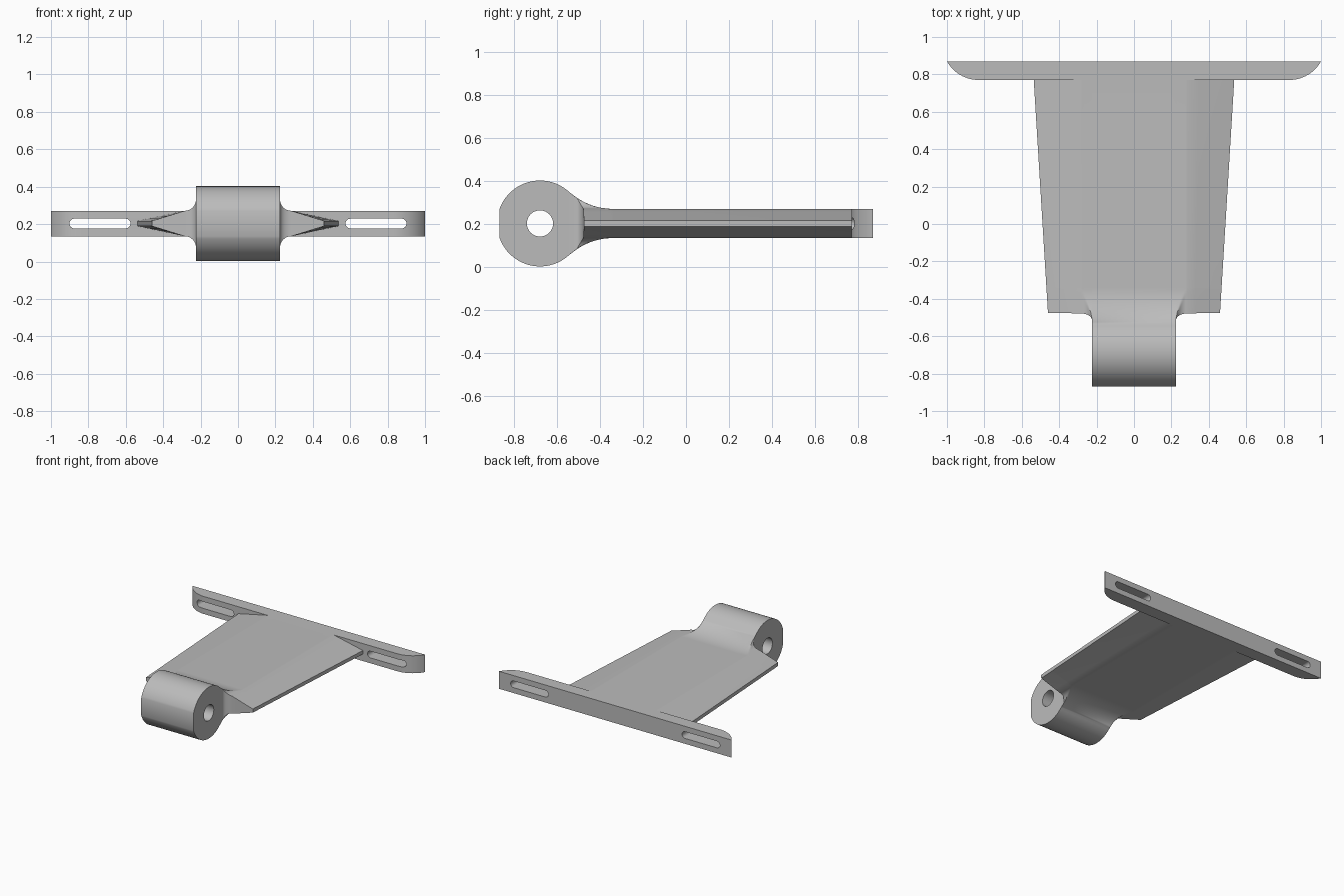
import bpy, bmesh, math
from mathutils import Vector

cube = bpy.data.objects.get("Cube")
if cube:
    bpy.data.objects.remove(cube, do_unlink=True)

MID = 0.203         # height of the centre plane
HALF = 0.068        # half thickness of bar and plate
BACK = 0.77         # where the plate meets the bar
PIN_Y, PIN_R = -0.68, 0.2
BARREL_X = 0.225

grey = bpy.data.materials.new("plain_grey")
grey.use_nodes = True
grey.diffuse_color = (0.5, 0.5, 0.5, 1)
grey.node_tree.nodes["Principled BSDF"].inputs["Base Color"].default_value = (0.5, 0.5, 0.5, 1)


def finish(name, bm):
    bmesh.ops.recalc_face_normals(bm, faces=bm.faces)
    mesh = bpy.data.meshes.new(name)
    bm.to_mesh(mesh)
    bm.free()
    mesh.materials.append(grey)
    ob = bpy.data.objects.new(name, mesh)
    bpy.context.collection.objects.link(ob)
    return ob


def prism(name, points, offset):
    """Extrude a closed outline of 3D points along an offset."""
    bm = bmesh.new()
    face = bm.faces.new([bm.verts.new(p) for p in points])
    new = bmesh.ops.extrude_face_region(bm, geom=[face])["geom"]
    bmesh.ops.translate(bm, vec=Vector(offset),
                        verts=[v for v in new if isinstance(v, bmesh.types.BMVert)])
    return finish(name, bm)


def arc(cx, cy, r, a0, a1, n):
    return [(cx + r * math.cos(a0 + (a1 - a0) * i / n),
             cy + r * math.sin(a0 + (a1 - a0) * i / n)) for i in range(n + 1)]


def select(ob):
    bpy.ops.object.select_all(action='DESELECT')
    ob.select_set(True)
    bpy.context.view_layer.objects.active = ob


def cut(ob, cutter):
    cutter.hide_render = True
    mod = ob.modifiers.new("cut", 'BOOLEAN')
    mod.operation, mod.solver, mod.object = 'DIFFERENCE', 'EXACT', cutter
    select(ob)
    bpy.ops.object.modifier_apply(modifier=mod.name)
    bpy.data.objects.remove(cutter, do_unlink=True)


# Mounting bar with rounded front corners
R = 0.1945
sweep = math.asin(0.17 / R)
corner = arc(0.83, BACK + R, R, -math.pi / 2, -math.pi / 2 + sweep, 16)
outline = corner + [(-x, y) for x, y in reversed(corner)]
bar = prism("mounting_bar", [(x, y, MID - HALF) for x, y in outline], (0, 0, 2 * HALF))

# Slots at both ends of the bar
for s in (-1, 1):
    r = 0.026
    slot = (arc(s * 0.738 + 0.137, MID, r, -math.pi / 2, math.pi / 2, 12)
            + arc(s * 0.738 - 0.137, MID, r, math.pi / 2, 3 * math.pi / 2, 12))
    cut(bar, prism("slot_cutter", [(x, 0.6, z) for x, z in slot], (0, 0.5, 0)))

# Hinge barrel with a flattened front and a pin hole
a = math.pi - math.asin(HALF / PIN_R)
barrel = prism("hinge_barrel",
               [(-BARREL_X, y, z) for y, z in arc(PIN_Y, MID, PIN_R, -a, a, 80)],
               (2 * BARREL_X, 0, 0))
hole = arc(PIN_Y, MID, 0.061, 0, 2 * math.pi, 48)[:-1]
cut(barrel, prism("pin_cutter", [(-0.5, y, z) for y, z in hole], (1, 0, 0)))

# Tapered plate: thick in the middle, thin at the sides, blended into the barrel
NECK_END, NECK_R = -0.34, 0.304
NECK_START = -0.545
FILLET = 0.06
FLAT = BARREL_X + FILLET
EDGE_HALF = 0.014


def edge_x(y):
    return 0.46 + 0.076 * (y + 0.475) / (BACK + 0.475)


def fillet(d):
    d = min(max(d, 0), FILLET)
    return FILLET - math.sqrt(FILLET ** 2 - (FILLET - d) ** 2)


def neck(y):
    if y >= NECK_END:
        return HALF
    return HALF + NECK_R - math.sqrt(NECK_R ** 2 - (y - NECK_END) ** 2)


def column(kind, value):
    """Points (x, y, half thickness) along one strip from front to back."""
    if kind == "neck":
        front = NECK_START
    elif kind == "fillet":
        front = -0.478 - 0.6 * fillet(value)
    else:
        front = -0.478 + 0.003 * value
    rows = [front + (NECK_END - front) * i / 20 for i in range(21)] + [BACK + 0.005]
    pts = []
    for y in rows:
        if kind == "neck":
            pts.append((value, y, neck(y)))
        elif kind == "fillet":
            pts.append((BARREL_X + value, y, min(neck(y), HALF + fillet(value))))
        else:
            x = FLAT + value * (edge_x(y) - FLAT)
            pts.append((x, y, HALF + value * (EDGE_HALF - HALF)))
    return pts


half = [column("neck", BARREL_X)]
half += [column("fillet", 0.0005 + (FILLET - 0.0005) * (i / 12) ** 1.6) for i in range(13)]
half += [column("edge", k / 4) for k in range(1, 5)]
columns = [[(-x, y, h) for x, y, h in c] for c in reversed(half)] + half

bm = bmesh.new()
top = [[bm.verts.new((x, y, MID + h)) for x, y, h in c] for c in columns]
low = [[bm.verts.new((x, y, MID - h)) for x, y, h in c] for c in columns]
last = len(columns[0]) - 1
for i in range(len(columns) - 1):
    for grid in (top, low):
        for j in range(last):
            bm.faces.new((grid[i][j], grid[i + 1][j], grid[i + 1][j + 1], grid[i][j + 1]))
    for j in (0, last):
        bm.faces.new((top[i][j], top[i + 1][j], low[i + 1][j], low[i][j]))
for i in (0, len(columns) - 1):
    for j in range(last):
        bm.faces.new((top[i][j], top[i][j + 1], low[i][j + 1], low[i][j]))
plate = finish("tapered_plate", bm)

for ob in (bar, barrel, plate):
    select(ob)
    bpy.ops.object.shade_smooth_by_angle(angle=math.radians(30))
